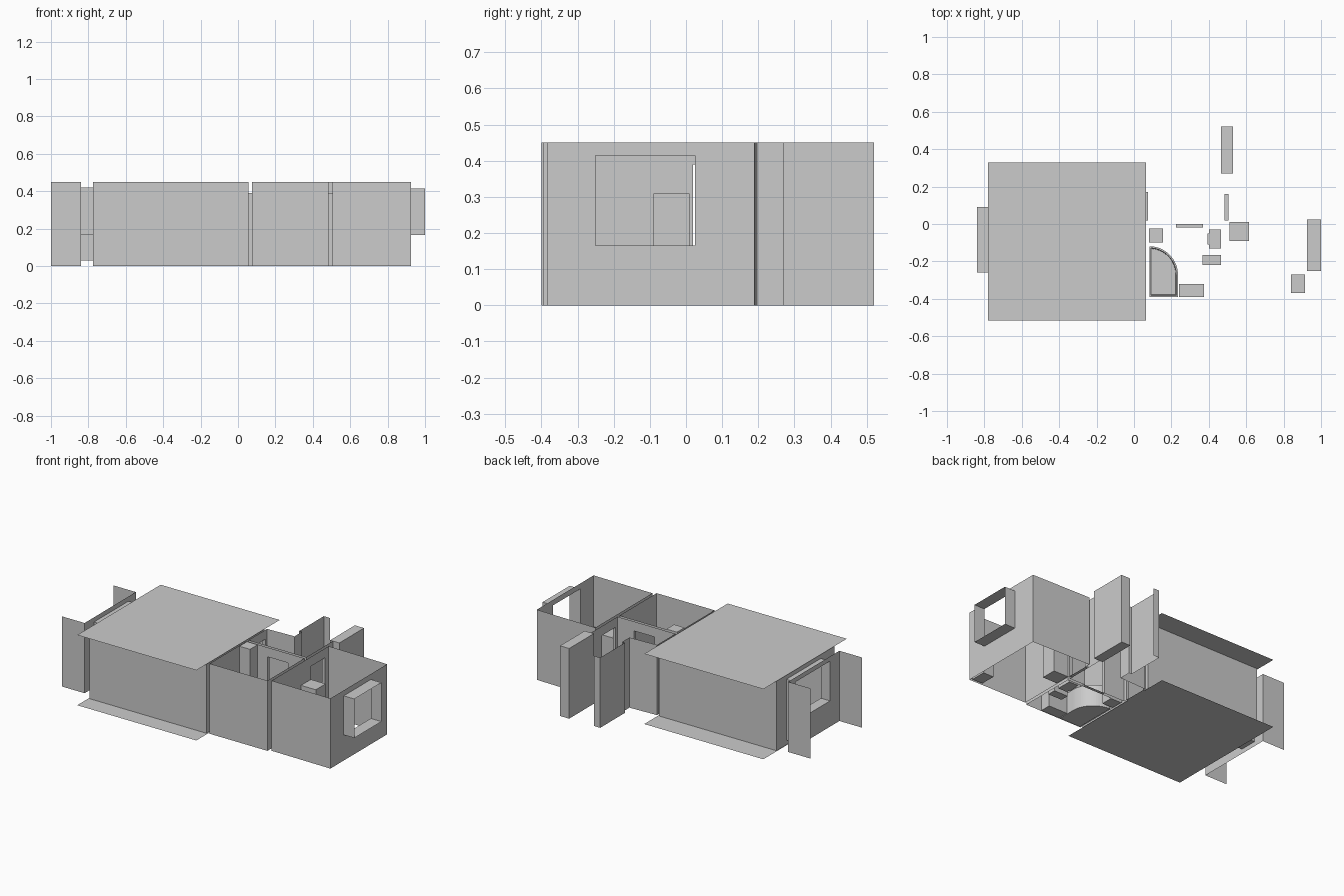
import bpy, bmesh, math

if "Cube" in bpy.data.objects:
    bpy.data.objects.remove(bpy.data.objects["Cube"])

H = 0.45  # wall height


def finish(name, bm):
    bmesh.ops.remove_doubles(bm, verts=bm.verts, dist=1e-5)
    me = bpy.data.meshes.new(name)
    bm.to_mesh(me)
    bm.free()
    ob = bpy.data.objects.new(name, me)
    bpy.context.collection.objects.link(ob)
    return ob


def box(name, x0, x1, y0, y1, z0, z1):
    bm = bmesh.new()
    bmesh.ops.create_cube(bm, size=1)
    for v in bm.verts:
        v.co = ((x0 + x1) / 2 + v.co.x * (x1 - x0),
                (y0 + y1) / 2 + v.co.y * (y1 - y0),
                (z0 + z1) / 2 + v.co.z * (z1 - z0))
    return finish(name, bm)


def plate(name, x0, x1, y0, y1, z):
    bm = bmesh.new()
    bm.faces.new([bm.verts.new((x, y, z)) for x, y in
                  ((x0, y0), (x1, y0), (x1, y1), (x0, y1))])
    return finish(name, bm)


def walls(name, path, holes={}):
    """Thin wall along a path; holes[i] = rects (u0, u1, z0, z1), u being the
    world coordinate along the main axis of segment i."""
    bm = bmesh.new()
    for i, (a, b) in enumerate(zip(path, path[1:])):
        rects = holes.get(i, [])
        k = 0 if abs(b[0] - a[0]) > abs(b[1] - a[1]) else 1
        us = sorted({a[k], b[k]} | {u for r in rects for u in r[:2]})
        zs = sorted({0, H} | {z for r in rects for z in r[2:]})

        def pt(u, z):
            t = (u - a[k]) / (b[k] - a[k])
            return bm.verts.new((a[0] + t * (b[0] - a[0]), a[1] + t * (b[1] - a[1]), z))
        for u0, u1 in zip(us, us[1:]):
            for z0, z1 in zip(zs, zs[1:]):
                um, zm = (u0 + u1) / 2, (z0 + z1) / 2
                if any(r[0] < um < r[1] and r[2] < zm < r[3] for r in rects):
                    continue
                bm.faces.new([pt(u0, z0), pt(u1, z0), pt(u1, z1), pt(u0, z1)])
    return finish(name, bm)


def reveal(name, axis, d0, d1, outline):
    """Lining of an opening: (u, z) outline swept from d0 to d1 along axis."""
    bm = bmesh.new()

    def pt(d, u, z):
        return bm.verts.new((d, u, z) if axis == 'x' else (u, d, z))
    for p, q in zip(outline, outline[1:] + outline[:1]):
        bm.faces.new([pt(d0, *p), pt(d0, *q), pt(d1, *q), pt(d1, *p)])
    return finish(name, bm)


def rect(u0, u1, z0, z1):
    return [(u0, z0), (u1, z0), (u1, z1), (u0, z1)]


# Openings
LIVING_DOOR = (0.02, 0.17, 0, 0.39)
BATH_DOOR = (0.225, 0.37, 0, 0.39)
BED_DOOR = (0.02, 0.16, 0, 0.39)
BED_WINDOW = (-0.25, 0.025, 0.165, 0.415)
BALCONY = [(-0.26, -0.025, 0.165, 0.42), (-0.025, 0.09, 0.03, 0.42)]

# Living room: floor, ceiling and walls
for nm, z in (("floor", 0.0), ("ceiling", H)):
    plate("living_room_" + nm, -0.78, 0.065, -0.515, 0.33, z)
walls("living_room_walls",
      [(-0.775, -0.4), (0.055, -0.4), (0.055, 0.19), (-0.775, 0.19), (-0.775, -0.4)],
      {1: [LIVING_DOOR], 3: BALCONY})

# Balcony side walls and window-door lining
walls("balcony_walls", [(-1, 0.165), (-0.84, 0.165), (-0.84, -0.355), (-1, -0.355)],
      {1: BALCONY})
reveal("balcony_opening", 'x', -0.84, -0.775,
       [(-0.26, 0.165), (-0.025, 0.165), (-0.025, 0.03), (0.09, 0.03), (0.09, 0.42), (-0.26, 0.42)])

# Hall with entrance corridor
walls("hall_walls",
      [(0.29, 0.52), (0.245, 0.52), (0.245, 0.27), (0.265, 0.27), (0.265, 0.195),
       (0.075, 0.187), (0.075, 0), (0.485, 0), (0.485, 0.27)],
      {5: [LIVING_DOOR], 6: [BATH_DOOR], 7: [BED_DOOR]})
box("hall_closet", 0.465, 0.53, 0.27, 0.52, 0, H)

# Bathroom
walls("bathroom_walls",
      [(0.075, -0.395), (0.485, -0.395), (0.485, -0.02), (0.075, -0.02), (0.075, -0.395)],
      {2: [BATH_DOOR]})

# Bedroom with projecting window
walls("bedroom_walls",
      [(0.505, -0.38), (0.925, -0.385), (0.925, 0.19), (0.505, 0.198), (0.505, -0.38)],
      {1: [BED_WINDOW], 3: [BED_DOOR]})
reveal("bedroom_window", 'x', 0.925, 1.0, rect(*BED_WINDOW))

# Door linings
reveal("living_room_doorway", 'x', 0.055, 0.075, rect(*LIVING_DOOR))
reveal("bathroom_doorway", 'y', -0.02, 0.0, rect(*BATH_DOOR))
reveal("bedroom_doorway", 'x', 0.485, 0.505, rect(*BED_DOOR))

# Box furniture
box("bathroom_shaft", 0.08, 0.155, -0.1, -0.023, 0, H)
box("washing_machine", 0.24, 0.375, -0.39, -0.32, 0, 0.15)
box("toilet", 0.365, 0.465, -0.22, -0.165, 0, 0.08)
box("washstand", 0.4, 0.465, -0.13, -0.03, 0, 0.15)
box("washstand_front", 0.393, 0.4, -0.11, -0.05, 0.0, 0.15)
box("bedroom_cabinet", 0.51, 0.615, -0.09, 0.01, 0, 0.31)
box("bedside_table", 0.84, 0.915, -0.37, -0.27, 0, 0.13)


# Quarter-round tub: outer shell, rim and inner basin
def tub_ring(inset, z):
    cx, cy, r = 0.082, -0.272, 0.153
    pts = [(cx + inset, -0.39 + inset), (cx + r - inset, -0.39 + inset)]
    for i in range(17):
        a = math.pi / 2 * i / 16
        pts.append((max(cx + inset, cx + (r - inset) * math.cos(a)),
                    cy + (r - inset) * math.sin(a)))
    return [(x, y, z) for x, y in pts]


bm = bmesh.new()
rings = [[bm.verts.new(p) for p in tub_ring(*s)]
         for s in ((0, 0), (0, 0.14), (0.009, 0.14), (0.012, 0.03))]
for lo, hi in zip(rings, rings[1:]):
    n = len(lo)
    for i in range(n):
        j = (i + 1) % n
        bm.faces.new([lo[i], lo[j], hi[j], hi[i]])
bm.faces.new(rings[0][::-1])
bm.faces.new(rings[-1])
finish("corner_tub", bm)
